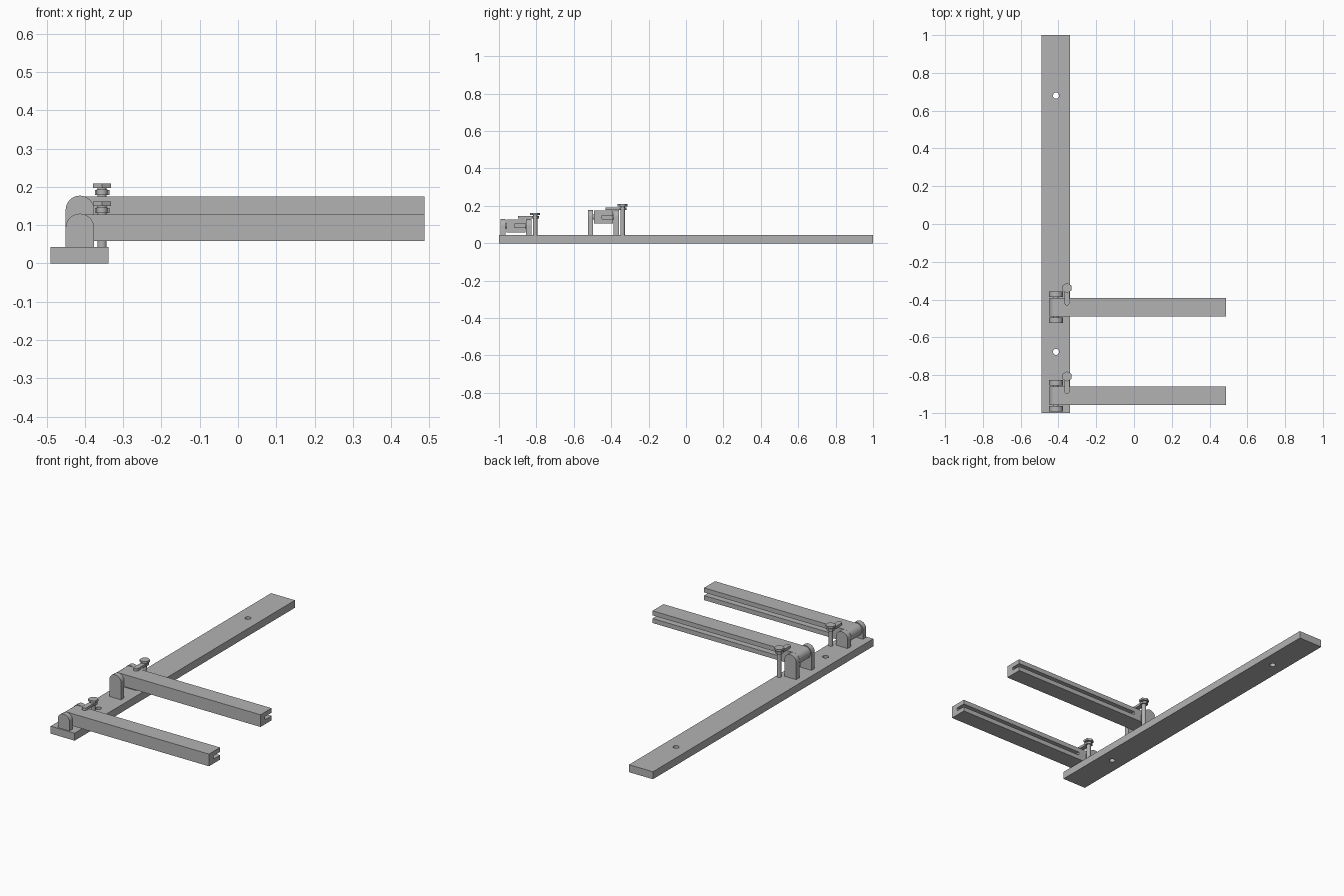
import bpy
import math
from mathutils import Matrix

cube = bpy.data.objects.get("Cube")
if cube:
    bpy.data.objects.remove(cube, do_unlink=True)

gray = bpy.data.materials.new("plain gray")
gray.use_nodes = True
gray.diffuse_color = (0.45, 0.45, 0.45, 1)
gray.node_tree.nodes["Principled BSDF"].inputs["Base Color"].default_value = gray.diffuse_color


def finish(name):
    ob = bpy.context.object
    ob.name = name
    ob.data.materials.append(gray)
    return ob


def box(name, x0, x1, y0, y1, z0, z1):
    bpy.ops.mesh.primitive_cube_add(size=1)
    ob = finish(name)
    ob.data.transform(Matrix.Translation(((x0 + x1) / 2, (y0 + y1) / 2, (z0 + z1) / 2))
                      @ Matrix.Diagonal((x1 - x0, y1 - y0, z1 - z0, 1)))
    return ob


def rod(name, x, y, z0, z1, radius, sides=32):
    bpy.ops.mesh.primitive_cylinder_add(vertices=sides, radius=radius, depth=z1 - z0,
                                        location=(x, y, (z0 + z1) / 2))
    ob = finish(name)
    if sides > 6:
        bpy.ops.object.shade_smooth_by_angle()
    return ob


def prism(name, outline, axis, start, end):
    """Extrude an outline along y (outline is x, z) or z (outline is x, y)."""
    def place(p, d):
        return (p[0], d, p[1]) if axis == "y" else (p[0], p[1], d)
    n = len(outline)
    verts = [place(p, d) for d in (start, end) for p in outline]
    faces = [tuple(range(n)), tuple(range(2 * n - 1, n - 1, -1))]
    faces += [(i, i + n, (i + 1) % n + n, (i + 1) % n) for i in range(n)]
    if axis == "z":
        faces = [f[::-1] for f in faces]
    mesh = bpy.data.meshes.new(name)
    mesh.from_pydata(verts, [], faces)
    ob = bpy.data.objects.new(name, mesh)
    bpy.context.collection.objects.link(ob)
    bpy.ops.object.select_all(action="DESELECT")
    ob.select_set(True)
    bpy.context.view_layer.objects.active = ob
    bpy.ops.object.mode_set(mode="EDIT")
    bpy.ops.mesh.select_all(action="SELECT")
    bpy.ops.mesh.normals_make_consistent(inside=False)
    bpy.ops.object.mode_set(mode="OBJECT")
    bpy.ops.object.shade_smooth_by_angle()
    return finish(name)


def arc(cx, cy, r, a0, a1, steps=20):
    angles = [math.radians(a0 + (a1 - a0) * i / steps) for i in range(steps + 1)]
    return [(cx + r * math.cos(a), cy + r * math.sin(a)) for a in angles]


def cut(ob, cutter):
    mod = ob.modifiers.new("cut", "BOOLEAN")
    mod.operation = "DIFFERENCE"
    mod.solver = "EXACT"
    mod.object = cutter
    bpy.ops.object.select_all(action="DESELECT")
    ob.select_set(True)
    bpy.context.view_layer.objects.active = ob
    bpy.ops.object.modifier_apply(modifier=mod.name)
    bpy.data.objects.remove(cutter, do_unlink=True)


HINGE_X = -0.413
BASE_TOP = 0.043
EAR_R = 0.037

# Base rail with two mounting holes
rail = box("base_rail", -0.49, -0.338, -1, 1, 0, BASE_TOP)
for hole_y in (-0.677, 0.68):
    cut(rail, rod("hole_cutter", HINGE_X, hole_y, -0.1, 0.1, 0.016))
bpy.ops.object.shade_smooth_by_angle()


def arm_unit(label, y, c):
    """One hinged arm; y is the arm's middle and c the hinge height."""
    # Round-topped hinge ears
    outline = [(HINGE_X - EAR_R, BASE_TOP), (HINGE_X + EAR_R, BASE_TOP)]
    outline += arc(HINGE_X, c, EAR_R, 0, 180)
    prism(label + "_hinge_ear_front", outline, "y", y - 0.084, y - 0.055)
    prism(label + "_hinge_ear_back", outline, "y", y + 0.054, y + 0.084)

    # Hinge barrel and pin
    prism(label + "_hinge_barrel", arc(HINGE_X, c, 0.035, 0, 351, 39), "y", y - 0.05, y + 0.05)
    prism(label + "_hinge_pin", arc(HINGE_X, c, 0.014, 0, 345, 23), "y", y - 0.07, y + 0.07)

    # Swinging arm with a slot along its back side
    arm = box(label + "_arm", HINGE_X, 0.487, y - 0.05, y + 0.05, c - 0.035, c + 0.035)
    cut(arm, box("slot_cutter", -0.33, 0.6, y - 0.008, y + 0.1, c - 0.009, c + 0.009))

    # Clamp: stud, nut, strap over the arm, and hexagonal head
    sx, sy = -0.355, y + 0.102
    rod(label + "_clamp_stud", sx, sy, BASE_TOP - 0.01, c + 0.06, 0.012)
    rod(label + "_clamp_nut", sx, sy, c + 0.039, c + 0.052, 0.022, 6)
    half = 0.014
    strap = arc(sx, sy, half, 0, 180) + arc(sx, y + 0.024, half, 180, 360)
    prism(label + "_clamp_strap", strap, "z", c + 0.0385, c + 0.0525)
    rod(label + "_clamp_head", sx, sy, c + 0.057, c + 0.069, 0.027, 6)


arm_unit("front", -0.909, 0.093)
arm_unit("middle", -0.441, 0.14)
